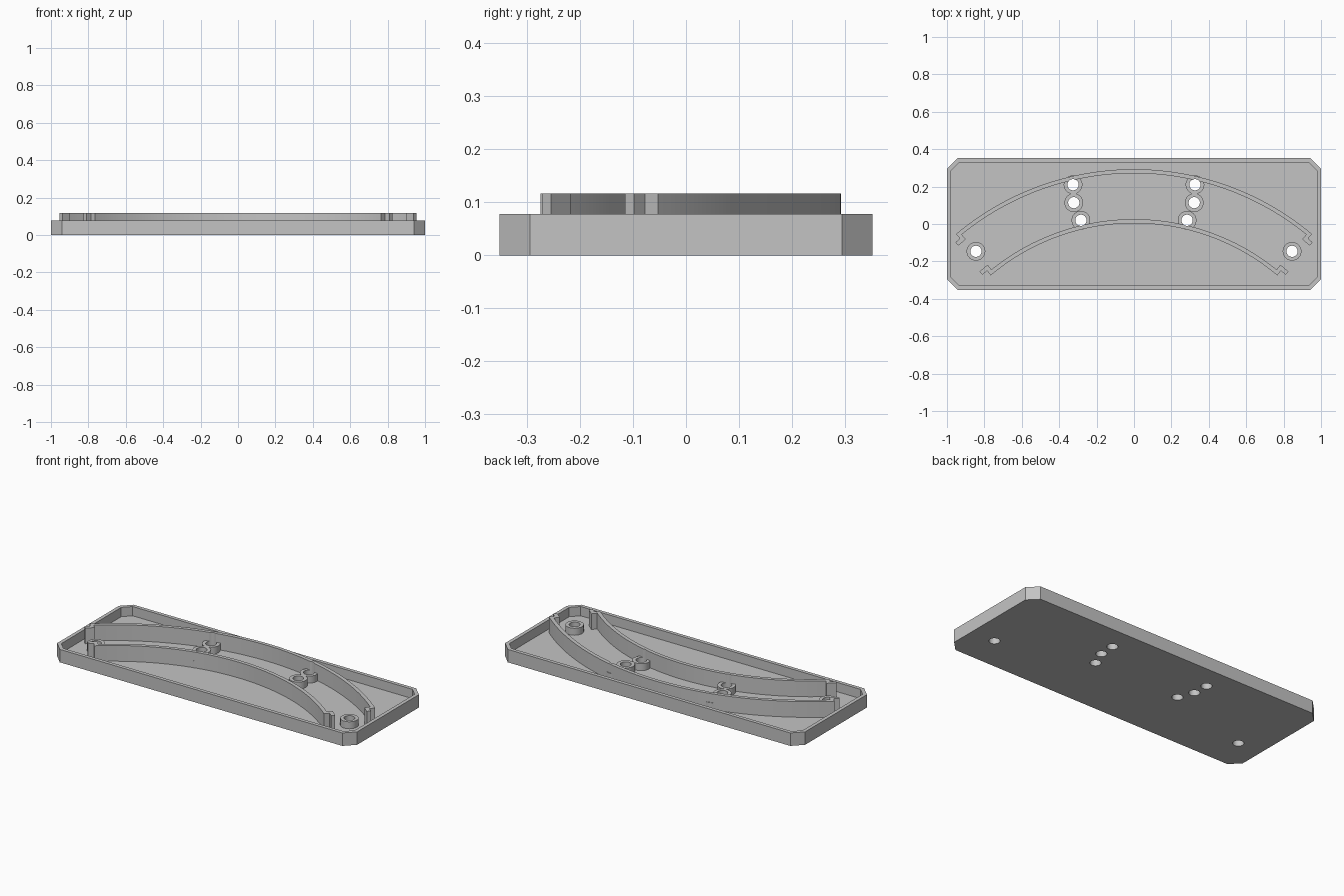
import bpy, bmesh
from math import sin, cos, radians

cube = bpy.data.objects.get("Cube")
if cube:
    bpy.data.objects.remove(cube, do_unlink=True)

HX, HY, RIM_Z = 1.0, 0.352, 0.078     # tray half sizes and rim height
CHAMFER, RIM, FLOOR = 0.058, 0.022, 0.022
WALL_Z, BOSS_Z = 0.117, 0.064
ARC_Y, END = -1.187, radians(40)      # shared arc centre and half sweep
HOLES = [(s * x, y) for s in (-1, 1)
         for x, y in ((0.326, 0.21), (0.322, 0.114), (0.284, 0.02), (0.845, -0.146))]

grey = bpy.data.materials.new("plain grey")
grey.use_nodes = True
grey.diffuse_color = (0.55, 0.55, 0.55, 1)
grey.node_tree.nodes["Principled BSDF"].inputs["Base Color"].default_value = (0.55, 0.55, 0.55, 1)


def make_object(name, bm):
    bmesh.ops.recalc_face_normals(bm, faces=bm.faces)
    mesh = bpy.data.meshes.new(name)
    bm.to_mesh(mesh)
    bm.free()
    mesh.materials.append(grey)
    obj = bpy.data.objects.new(name, mesh)
    bpy.context.scene.collection.objects.link(obj)
    return obj


def prism(bm, outline, z0, z1):
    face = bm.faces.new([bm.verts.new((x, y, z0)) for x, y in outline])
    moved = bmesh.ops.extrude_face_region(bm, geom=[face])["geom"]
    bm.faces.ensure_lookup_table()
    top = [v for v in moved if isinstance(v, bmesh.types.BMVert)]
    bmesh.ops.translate(bm, verts=top, vec=(0, 0, z1 - z0))
    # the extrusion may drop the starting face, so close the bottom if open
    bmesh.ops.holes_fill(bm, edges=[e for e in bm.edges if e.is_boundary])


def circle(x, y, r, n=40):
    return [(x + r * cos(radians(360 * i / n)), y + r * sin(radians(360 * i / n)))
            for i in range(n)]


def octagon(inset):
    a, b = HX - inset, HY - inset
    c = CHAMFER - inset * 0.586       # keeps the rim equally wide at the corners
    return [(a, c - b), (a, b - c), (a - c, b), (c - a, b),
            (-a, b - c), (-a, c - b), (c - a, -b), (a - c, -b)]


# Tray: rings joined from the underside up, over the rim and down to the floor
def make_tray():
    bm = bmesh.new()
    rings = [[bm.verts.new((x, y, z)) for x, y in octagon(inset)]
             for inset, z in ((0, 0), (0, RIM_Z), (RIM, RIM_Z), (RIM, FLOOR))]
    for low, high in zip(rings, rings[1:]):
        for i in range(8):
            j = (i + 1) % 8
            bm.faces.new((low[i], low[j], high[j], high[i]))
    bm.faces.new(rings[0])
    bm.faces.new(rings[-1])
    return make_object("tray", bm)


# Curved wall: band between two radii, with a stepped lap tab at both ends
def make_wall(name, radius, side, steps=64):
    near = radius + side * 0.022
    back, tip = END - 0.022 / radius, END + 0.032 / radius
    step, tab = radius + side * 0.032, radius + side * 0.055
    end = [(radius, END), (step, END), (step, tip), (tab, tip), (tab, back), (near, back)]
    polar = [(radius, END * (2 * i / steps - 1)) for i in range(1, steps)]
    polar += end
    polar += [(near, back * (1 - 2 * i / steps)) for i in range(1, steps)]
    polar += [(r, -a) for r, a in reversed(end)]
    bm = bmesh.new()
    prism(bm, [(r * sin(a), ARC_Y + r * cos(a)) for r, a in polar], FLOOR - 0.004, WALL_Z)
    return make_object(name, bm)


parts = [make_tray(),
         make_wall("outer_curved_wall", 1.48, -1),
         make_wall("inner_curved_wall", 1.191, 1)]

# Screw bosses
for i, (x, y) in enumerate(HOLES):
    bm = bmesh.new()
    prism(bm, circle(x, y, 0.05), FLOOR - 0.004, BOSS_Z)
    parts.append(make_object(f"screw_boss_{i + 1}", bm))

# Screw holes cut through every part
bm = bmesh.new()
for x, y in HOLES:
    prism(bm, circle(x, y, 0.03), -0.1, 0.3)
cutter = make_object("hole_cutter", bm)
cutter.hide_render = True

for obj in parts:
    mod = obj.modifiers.new("holes", "BOOLEAN")
    mod.operation, mod.solver, mod.object = "DIFFERENCE", "EXACT", cutter
    bpy.context.view_layer.update()
    bpy.ops.object.select_all(action="DESELECT")
    obj.select_set(True)
    bpy.context.view_layer.objects.active = obj
    bpy.ops.object.modifier_apply(modifier=mod.name)
    bpy.ops.object.shade_smooth_by_angle(angle=radians(30))

bpy.data.objects.remove(cutter, do_unlink=True)
